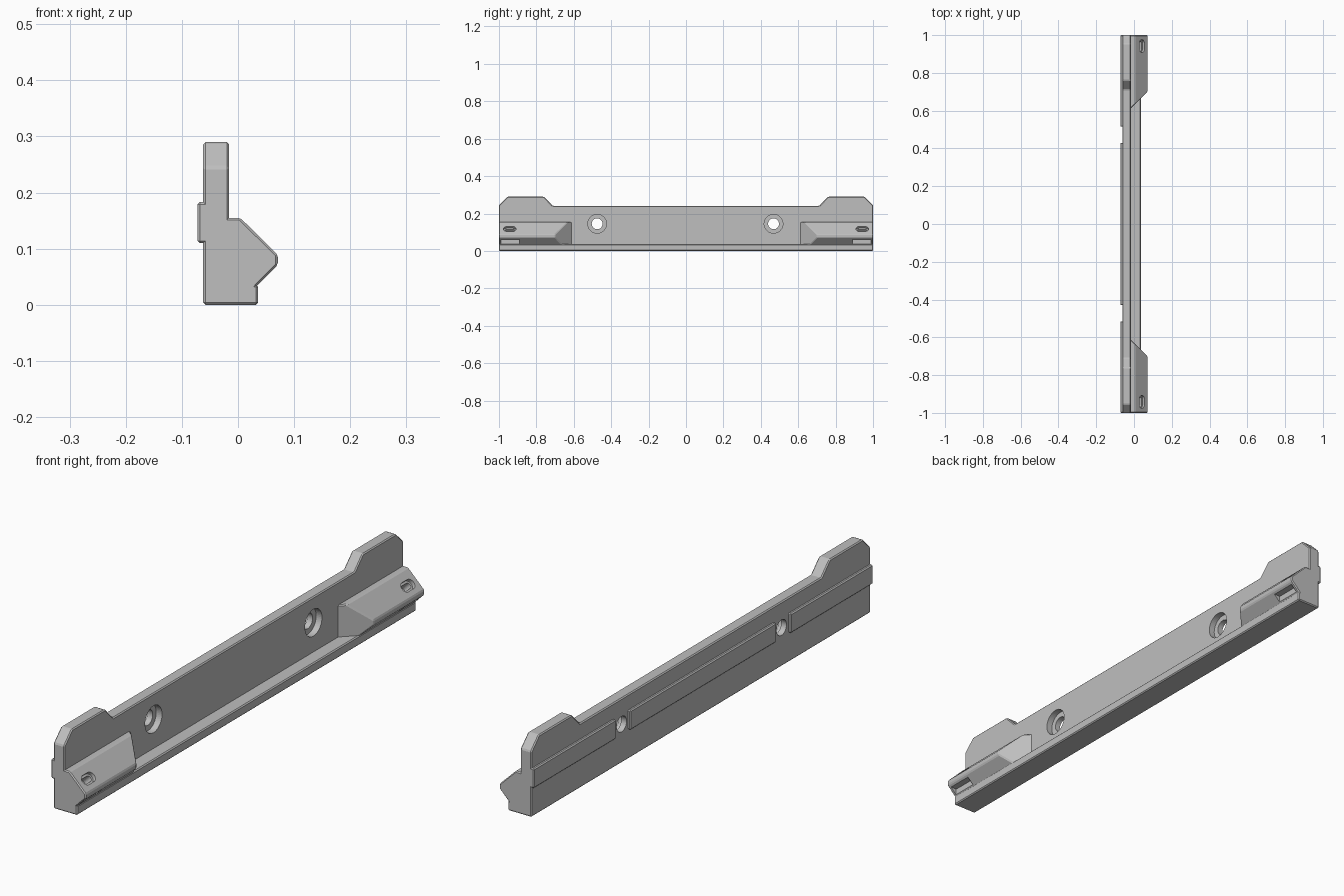
import bpy
import bmesh
from math import cos, sin, pi
from mathutils import Matrix, Vector

cube = bpy.data.objects.get("Cube")
if cube:
    bpy.data.objects.remove(cube, do_unlink=True)

grey = bpy.data.materials.new("plain grey")
grey.use_nodes = True
colour = (0.52, 0.52, 0.52, 1)
grey.diffuse_color = colour
grey.node_tree.nodes["Principled BSDF"].inputs["Base Color"].default_value = colour


def loft(name, start, end, chamfer=0.004):
    """Solid between two matching outlines, with small chamfered edges."""
    bm = bmesh.new()
    a = [bm.verts.new(p) for p in start]
    b = [bm.verts.new(p) for p in end]
    bm.faces.new(a)
    bm.faces.new(b[::-1])
    for i in range(len(a)):
        j = (i + 1) % len(a)
        bm.faces.new((a[j], a[i], b[i], b[j]))
    bmesh.ops.recalc_face_normals(bm, faces=bm.faces)
    if chamfer:
        sharp = [e for e in bm.edges if e.calc_face_angle(0) > 0.5]
        bmesh.ops.bevel(bm, geom=sharp, offset=chamfer, segments=1,
                        affect='EDGES', clamp_overlap=True)
    mesh = bpy.data.meshes.new(name)
    bm.to_mesh(mesh)
    bm.free()
    mesh.materials.append(grey)
    obj = bpy.data.objects.new(name, mesh)
    bpy.context.collection.objects.link(obj)
    return obj


def box(name, x, y, z, chamfer=0.004):
    ring = [(x[0], z[0]), (x[1], z[0]), (x[1], z[1]), (x[0], z[1])]
    return loft(name, [(u, y[0], v) for u, v in ring],
                [(u, y[1], v) for u, v in ring], chamfer)


def disc(name, x, y, z, radius):
    ring = [(y + radius * cos(i * pi / 24), z + radius * sin(i * pi / 24))
            for i in range(48)]
    return loft(name, [(x[0], u, v) for u, v in ring],
                [(x[1], u, v) for u, v in ring], 0)


def slot(name, centre, half_length, radius, depth):
    """Rounded slot cutter sunk square to the sloping face."""
    normal = Vector((1, 0, 1)).normalized()
    across = Vector((-1, 0, 1)).normalized()
    ring = []
    for i in range(24):
        t = pi * (i + 0.5) / 12
        shift = (half_length - radius) * (1 if cos(t) > 0 else -1)
        ring.append(Vector(centre) + across * radius * sin(t)
                    + Vector((0, radius * cos(t) + shift, 0)))
    return loft(name, [p + normal * 0.03 for p in ring],
                [p - normal * depth for p in ring], 0)


def combine(target, tool, operation):
    mod = target.modifiers.new(operation, 'BOOLEAN')
    mod.operation = operation
    mod.solver = 'EXACT'
    mod.object = tool
    bpy.context.view_layer.objects.active = target
    bpy.ops.object.modifier_apply(modifier=mod.name)
    bpy.data.objects.remove(tool, do_unlink=True)


# Upright plate with a raised tab at each end
half = [(1, 0.015), (1, 0.245), (0.955, 0.29), (0.76, 0.29), (0.712, 0.241)]
outline = half + [(-y, z) for y, z in reversed(half)]
rail = loft("rail", [(-0.062, y, z) for y, z in outline],
            [(-0.016, y, z) for y, z in outline])

# Bottom ledge
combine(rail, box("ledge", (-0.062, 0.036), (-1, 1), (0, 0.036)), 'UNION')

# Wedge blocks at both ends, with inner ends cut at a slant
profile = [(-0.045, 0.155), (0.004, 0.155), (0.071, 0.089), (0.071, 0.071),
           (0.035, 0.035), (0.025, 0.02), (-0.045, 0.02)]
for side in (-1, 1):
    wedge = loft("end_wedge", [(x, side, z) for x, z in profile],
                 [(x, side * (0.70 - (0.071 - x)), z) for x, z in profile])
    combine(rail, wedge, 'UNION')

# Screw slots and nut pockets in the wedges
for side in (-1, 1):
    centre = (0.042, side * 0.942, 0.118)
    combine(rail, slot("slot_cutter", centre, 0.034, 0.019, 0.014), 'DIFFERENCE')
    combine(rail, slot("slot_cutter", centre, 0.027, 0.011, 0.05), 'DIFFERENCE')
    ends = sorted((side * 0.89, side * 0.988))
    combine(rail, box("pocket_cutter", (0.037, 0.1), ends, (0.038, 0.062), 0),
            'DIFFERENCE')

# Counterbored screw holes
for y in (-0.475, 0.468):
    combine(rail, disc("bore_cutter", (-0.04, 0.02), y, 0.145, 0.05), 'DIFFERENCE')
    combine(rail, disc("hole_cutter", (-0.1, 0.02), y, 0.145, 0.029), 'DIFFERENCE')

# Raised pads along the back
for name, ends in (("back_pad_front", (-1, -0.515)),
                   ("back_pad_middle", (-0.43, 0.43)),
                   ("back_pad_rear", (0.515, 1))):
    box(name, (-0.072, -0.05), ends, (0.11, 0.183))
